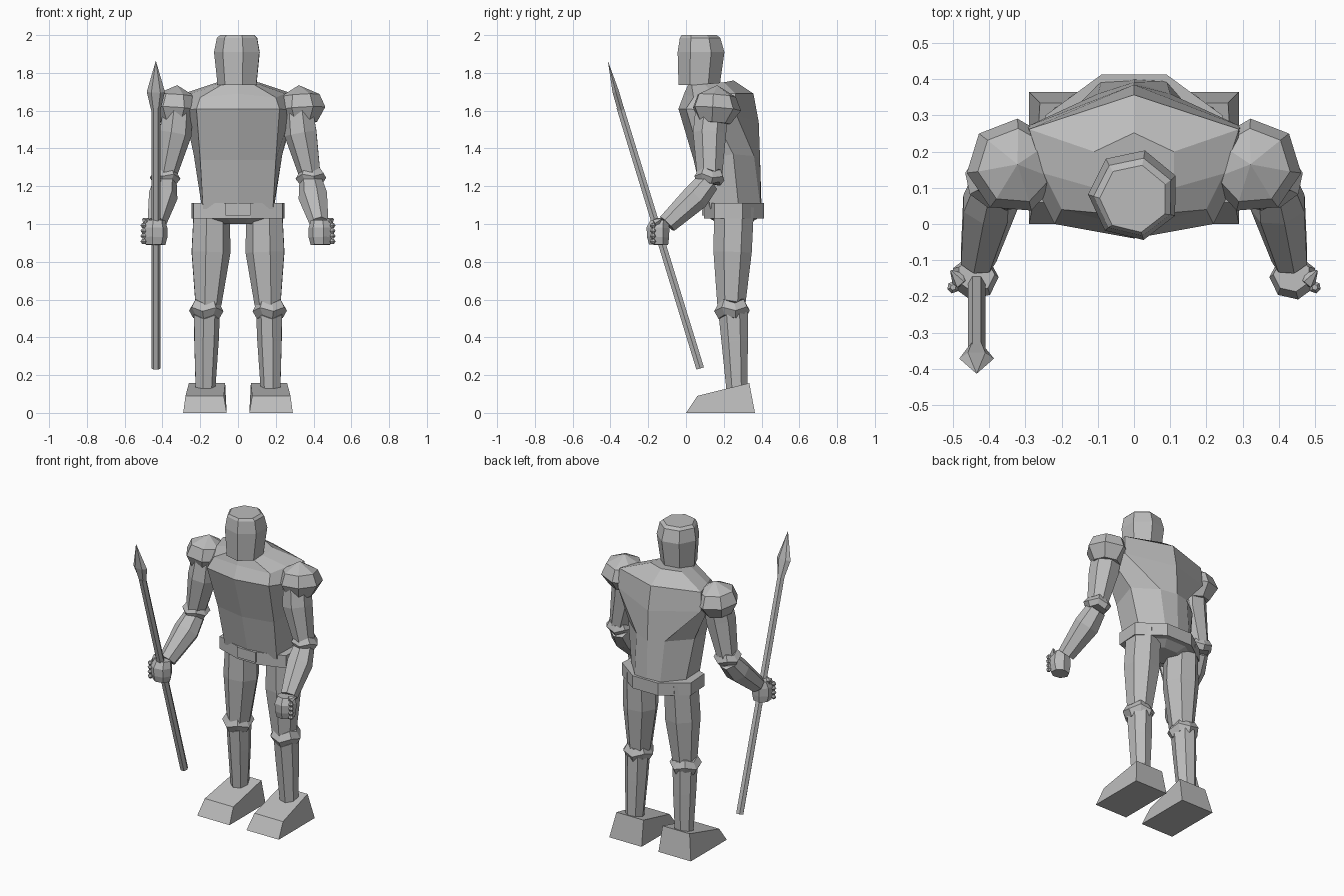
import bpy, bmesh, math
from mathutils import Vector

grey = bpy.data.materials.new("plain grey")
grey.diffuse_color = (0.5, 0.5, 0.5, 1)


def loft(name, rings, side=1):
    """Skin closed rings of points in order and cap both ends."""
    bm = bmesh.new()
    loops = [[bm.verts.new((p[0] * side, p[1], p[2])) for p in r] for r in rings]
    n = len(loops[0])
    for a, b in zip(loops, loops[1:]):
        for i in range(n):
            j = (i + 1) % n
            bm.faces.new((a[i], a[j], b[j], b[i]))
    bm.faces.new(loops[0][::-1])
    bm.faces.new(loops[-1])
    bmesh.ops.remove_doubles(bm, verts=bm.verts, dist=0.0005)
    bmesh.ops.recalc_face_normals(bm, faces=bm.faces)
    me = bpy.data.meshes.new(name)
    bm.to_mesh(me)
    bm.free()
    me.materials.append(grey)
    ob = bpy.data.objects.new(name, me)
    bpy.context.collection.objects.link(ob)
    return ob


def tube(name, stations, n=7, phase=-78, side=1, jag=0.0):
    """Faceted tube through (x, y, z, rx, ry) stations listed bottom to top."""
    w = (Vector(stations[-1][:3]) - Vector(stations[0][:3])).normalized()
    u = (Vector((1, 0, 0)) - w * w.x).normalized()
    v = w.cross(u)
    rings = []
    for x, y, z, rx, ry in stations:
        ring = []
        for i in range(n):
            a = math.radians(phase) + 2 * math.pi * i / n
            lift = jag if i % 2 else -jag
            ring.append(Vector((x, y, z)) + u * rx * math.cos(a)
                        + v * ry * math.sin(a) + w * lift)
        rings.append(ring)
    return loft(name, rings, side)


def mirrored(half):
    """Full ring from a half ring that begins and ends on the centre line."""
    return half + [(-x, y, z) for x, y, z in half[-2:0:-1]]


# Torso: waist, ribs, chest, shoulder slope, neck base
loft("torso", [mirrored(h) for h in (
    [(0, .10, 1.08), (.185, .13, 1.08), (.19, .28, 1.08), (.09, .395, 1.08), (0, .40, 1.08)],
    [(0, .04, 1.34), (.20, .08, 1.34), (.235, .25, 1.37), (.10, .36, 1.36), (0, .392, 1.35)],
    [(0, -.04, 1.61), (.22, .00, 1.61), (.285, .13, 1.60), (.295, .27, 1.57), (0, .385, 1.54)],
    [(0, -.01, 1.69), (.20, .04, 1.67), (.25, .14, 1.69), (.29, .262, 1.69), (0, .357, 1.69)],
    [(0, .01, 1.735), (.09, .03, 1.735), (.11, .10, 1.74), (.11, .20, 1.75), (0, .252, 1.76)],
)])

# Belt and pelvis
belt = [(0, .095), (.07, .095), (.235, .15), (.245, .30), (.09, .413), (0, .413)]
loft("belt", [mirrored([(x, y, z) for x, y in belt]) for z in (1.03, 1.11)])
loft("pelvis", [mirrored([(x * k, .25 + (y - .25) * k, z) for x, y in belt])
                for z, k in ((1.0, .5), (1.04, .9))])
loft("belt_plate", [[(-.065, .085, z), (.065, .085, z), (.065, .11, z), (-.065, .11, z)]
                    for z in (1.045, 1.11)])

# Helmet
tube("helmet", [(0, .07, 1.735, .108, .112), (0, .08, 1.91, .127, .127),
                (0, .075, 1.985, .112, .11), (0, .07, 2.0, .095, .095)])
tube("neck", [(0, .10, 1.70, .08, .07), (0, .085, 1.76, .08, .07)])

for s, tag in ((1, "left"), (-1, "right")):
    # Legs
    tube(f"{tag}_thigh", [(.16, .24, .57, .072, .076), (.148, .247, .85, .108, .104),
                          (.143, .255, 1.09, .10, .108)], side=s)
    tube(f"{tag}_knee", [(.168, .245, .51, .07, .075), (.168, .243, .55, .093, .096),
                         (.167, .243, .59, .07, .075)], n=8, side=s, jag=.01)
    tube(f"{tag}_shin", [(.175, .27, .11, .054, .056), (.17, .258, .38, .068, .072),
                         (.168, .25, .53, .072, .08)], side=s)
    loft(f"{tag}_foot", [
        [(.06, 0, 0), (.29, 0, 0), (.29, .365, 0), (.06, .365, 0)],
        [(.075, .06, .09), (.278, .06, .09), (.26, .335, .158), (.068, .335, .158)]], s)

    # Arms
    tube(f"{tag}_upper_arm", [(.385, .125, 1.25, .058, .068), (.335, .125, 1.48, .09, .09),
                              (.32, .14, 1.62, .08, .09)], side=s)
    tube(f"{tag}_shoulder_pad", [(.335, .15, 1.535, .085, .085), (.332, .16, 1.61, .132, .132),
                                 (.328, .16, 1.68, .105, .105), (.322, .165, 1.735, 0, 0)],
         phase=-60, side=s)
    tube(f"{tag}_elbow", [(.387, .12, 1.22, .062, .065), (.385, .125, 1.25, .083, .082),
                          (.383, .128, 1.285, .058, .065)], n=8, side=s, jag=.008)
    tube(f"{tag}_forearm", [(.432, -.10, 1.0, .052, .054), (.40, .05, 1.14, .08, .074),
                            (.386, .12, 1.225, .062, .062)], side=s)

    # Hand with curled fingers and thumb
    tube(f"{tag}_hand", [(.44, -.145, .89, .055, .052), (.44, -.148, .93, .066, .06),
                         (.44, -.148, .98, .066, .062), (.437, -.14, 1.02, .052, .048)], side=s)
    for k in range(4):
        z = .908 + k * .028
        tube(f"{tag}_finger_{k + 1}", [(.50, -.175, z - .013, .008, .008),
                                       (.50, -.175, z, .017, .017),
                                       (.50, -.175, z + .013, .008, .008)], n=6, side=s)
    tube(f"{tag}_thumb", [(.47, -.15, .99, .02, .02), (.485, -.155, 1.015, .022, .022),
                          (.505, -.13, 1.028, .004, .004)], n=5, side=s)

# Spear: hexagonal shaft and flattened point
tube("spear_shaft", [(-.435, .075, .235, .024, .024), (-.435, -.35, 1.62, .024, .022)],
     n=6, phase=0)
tube("spear_point", [(-.435, -.34, 1.59, .022, .020), (-.435, -.372, 1.70, .048, .020),
                     (-.435, -.414, 1.865, 0, 0)], n=6, phase=0)
